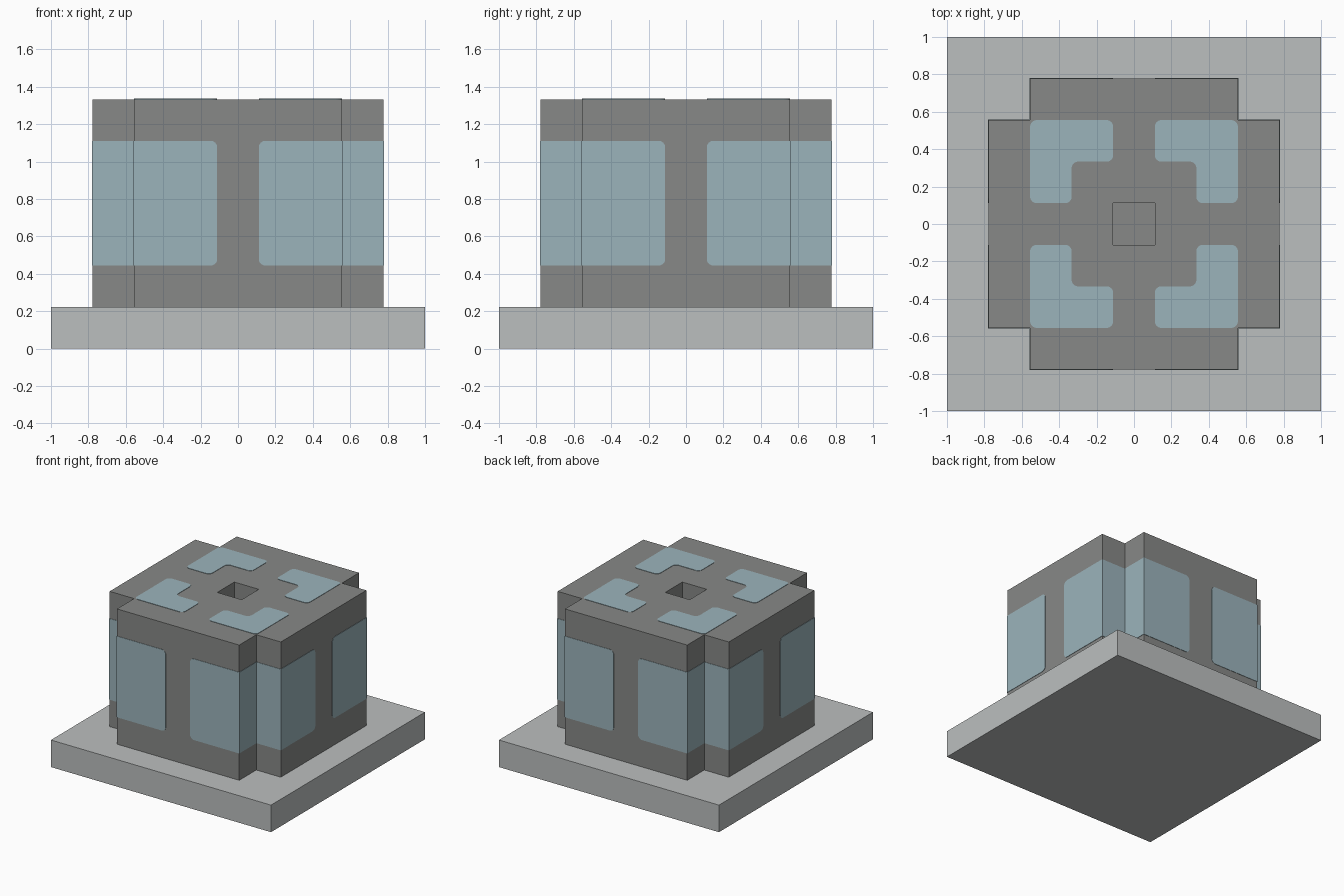
import bpy, bmesh
from mathutils import Vector

if "Cube" in bpy.data.objects:
    bpy.data.objects.remove(bpy.data.objects["Cube"], do_unlink=True)

U = 1 / 9            # design module
ROUND = 0.035        # window corner radius
LIFT = 0.003         # window plate height above the wall


def material(name, rgb):
    m = bpy.data.materials.new(name)
    m.use_nodes = True
    m.diffuse_color = (*rgb, 1)
    m.node_tree.nodes["Principled BSDF"].inputs["Base Color"].default_value = (*rgb, 1)
    return m


light_grey = material("light grey", (0.50, 0.52, 0.52))
dark_grey = material("dark grey", (0.245, 0.25, 0.243))
pale_blue = material("pale blue", (0.33, 0.455, 0.50))


def finish(name, bm, mat):
    bmesh.ops.recalc_face_normals(bm, faces=bm.faces)
    mesh = bpy.data.meshes.new(name)
    bm.to_mesh(mesh)
    bm.free()
    mesh.materials.append(mat)
    obj = bpy.data.objects.new(name, mesh)
    bpy.context.collection.objects.link(obj)
    return obj


def rounded(points, steps=6):
    """Outline from (a, b, radius) corners."""
    out = []
    for i, (a, b, r) in enumerate(points):
        p = Vector((a, b))
        if r == 0:
            out.append(p)
            continue
        before = p + (Vector(points[i - 1][:2]) - p).normalized() * r
        after = p + (Vector(points[(i + 1) % len(points)][:2]) - p).normalized() * r
        centre = before + after - p
        for k in range(steps + 1):
            d = (before.lerp(after, k / steps) - centre).normalized()
            out.append(centre + d * r)
    return out


def prism(name, loops, place, depth, mat):
    """Fill the outlines (outer, then holes) and extrude them along depth."""
    bm = bmesh.new()
    edges = []
    for loop in loops:
        vs = [bm.verts.new(place(*p)) for p in loop]
        edges += [bm.edges.new((vs[i - 1], v)) for i, v in enumerate(vs)]
    bmesh.ops.triangle_fill(bm, edges=edges, use_beauty=True)
    res = bmesh.ops.extrude_face_region(bm, geom=bm.faces[:])
    verts = [g for g in res["geom"] if isinstance(g, bmesh.types.BMVert)]
    bmesh.ops.translate(bm, verts=verts, vec=depth)
    bmesh.ops.dissolve_limit(bm, angle_limit=0.001, verts=bm.verts[:], edges=bm.edges[:])
    return finish(name, bm, mat)


def square(s):
    return [(-s, -s), (s, -s), (s, s), (-s, s)]


def level(z):
    return lambda a, b: (a, b, z)


# Base slab
prism("base_slab", [square(1)], level(0), (0, 0, 2 * U), light_grey)

# Cross-shaped body with a square socket in the top
inner, outer = 5 * U, 7 * U
quarter = [(outer, inner), (inner, inner), (inner, outer)]
cross = []
for _ in range(4):
    cross += quarter
    quarter = [(-b, a) for a, b in quarter]
prism("body", [cross, square(U)], level(2 * U), (0, 0, 10 * U), dark_grey)
prism("socket_floor", [square(U)], level(2 * U), (0, 0, 7 * U), dark_grey)


# Windows: one corner is modelled and mirrored to the other three
def window(name, corners, place, depth):
    obj = prism(name, [rounded(corners)], place, depth, pale_blue)
    mod = obj.modifiers.new("four corners", "MIRROR")
    mod.use_axis = (True, True, False)


low, high = 4 * U, 10 * U
wall_panel = [(U, low, ROUND), (inner + LIFT, low, 0), (inner + LIFT, high, 0), (U, high, ROUND)]
notch_panel = [(inner, low, 0), (outer, low, 0), (outer, high, 0), (inner, high, 0)]
thick = 2 * LIFT
for part, panel, wall in (("wall_window", wall_panel, outer), ("notch_window", notch_panel, inner)):
    start = wall - LIFT
    window(part + "_front_back", panel, lambda a, z, s=start: (a, s, z), (0, thick, 0))
    window(part + "_sides", panel, lambda a, z, s=start: (s, a, z), (thick, 0, 0))

# L-shaped roof windows
roof = [(U, 3 * U), (3 * U, 3 * U), (3 * U, U), (inner, U), (inner, inner), (U, inner)]
window("roof_window", [(a, b, ROUND) for a, b in roof], level(12 * U - LIFT), (0, 0, thick))
